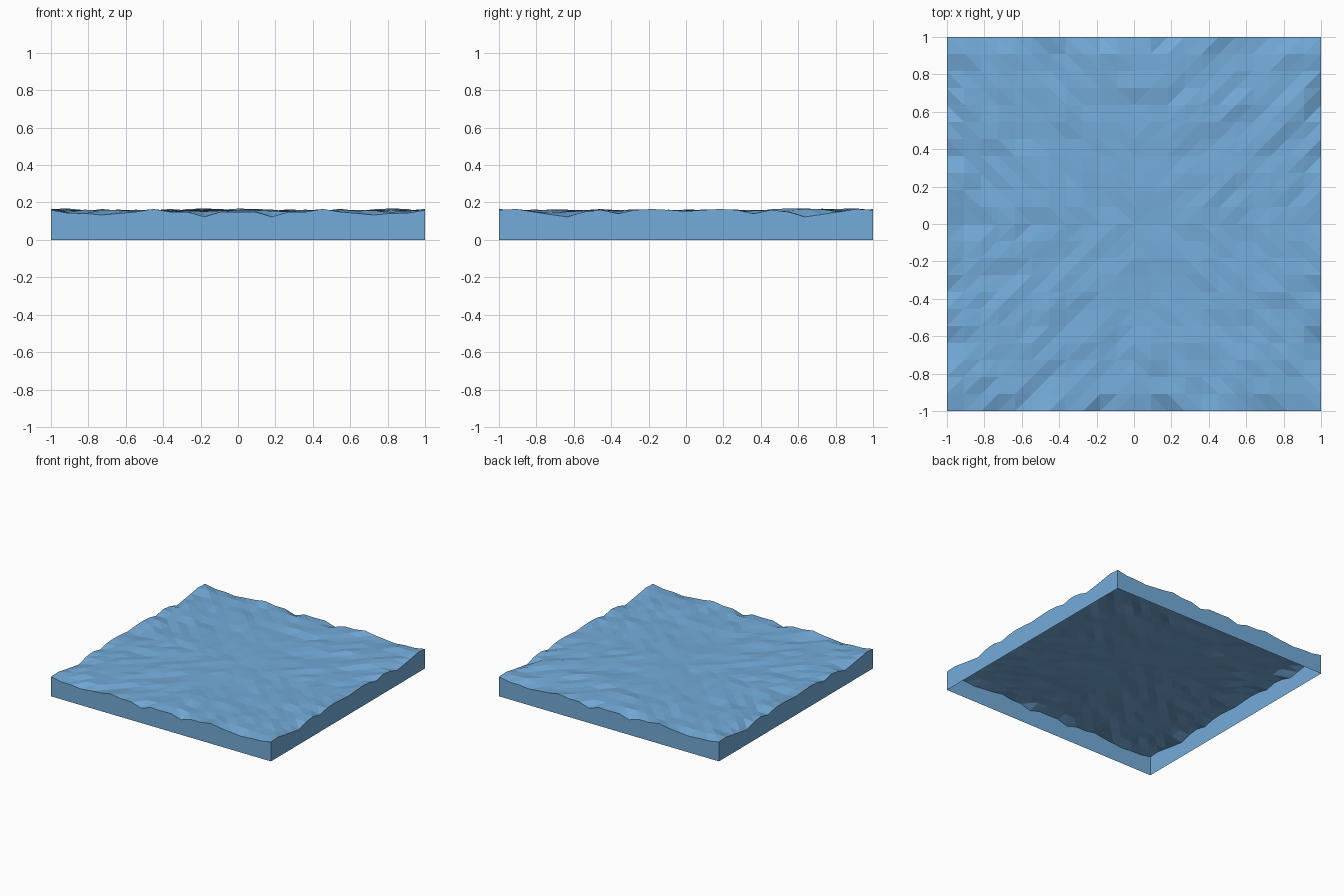
import bpy
import bmesh
import random
from mathutils import Vector, noise

cube = bpy.data.objects.get("Cube")
if cube:
    bpy.data.objects.remove(cube, do_unlink=True)

rng = random.Random(7)
HALF = 11                # cells from the centre to each edge
LEVEL = 0.154            # mean water height

# Edge heights from the middle of a side out to its corner
FRONT_EDGE = [.148, .150, .123, .150, .150, .165, .150, .142, .133, .142, .143, .160]
SIDE_EDGE = [.153, .160, .165, .160, .140, .160, .150, .123, .136, .150, .165, .160]

water = bpy.data.materials.new("water_blue")
water.use_nodes = True
colour = (0.175, 0.41, 0.70, 1)
water.diffuse_color = colour
water.node_tree.nodes["Principled BSDF"].inputs["Base Color"].default_value = colour


def wave_height(i, j):
    """Choppy swell stretched along the diagonals, with mirrored borders."""
    a, b = abs(i), abs(j)
    if b == HALF:
        return FRONT_EDGE[a]
    if a == HALF:
        return SIDE_EDGE[b]
    reach = max(a, b) / HALF
    quadrant = (i > 0) + 2 * (j > 0)
    swell = noise.noise(Vector((0.55 * (a - b), 0.16 * (a + b), 3.7 * quadrant)))
    chop = rng.uniform(-1, 1)
    z = LEVEL + (0.006 + 0.010 * reach) * swell + (0.003 + 0.008 * reach ** 2) * chop
    return min(max(z, 0.125), 0.168)


span = range(-HALF, HALF + 1)
heights = {(i, j): wave_height(i, j) for i in span for j in span}


def point(i, j):
    return Vector((i / HALF, j / HALF, heights[i, j]))


def finish(bm, name):
    mesh = bpy.data.meshes.new(name)
    bm.to_mesh(mesh)
    bm.free()
    mesh.materials.append(water)
    obj = bpy.data.objects.new(name, mesh)
    bpy.context.collection.objects.link(obj)


# Faceted water surface, with cell diagonals running out from the centre
bm = bmesh.new()
verts = {key: bm.verts.new(point(*key)) for key in heights}
for i in range(-HALF, HALF):
    for j in range(-HALF, HALF):
        a, b, c, d = (verts[k] for k in ((i, j), (i + 1, j), (i + 1, j + 1), (i, j + 1)))
        if (i >= 0) == (j >= 0):
            triangles = ((a, b, c), (a, c, d))
        else:
            triangles = ((a, b, d), (b, c, d))
        for tri in triangles:
            bm.faces.new(tri)
finish(bm, "water_surface")

# Thin skirt around the tile, open underneath
bm = bmesh.new()
rim = [(i, -HALF) for i in range(-HALF, HALF)]
rim += [(HALF, j) for j in range(-HALF, HALF)]
rim += [(-i, HALF) for i in range(-HALF, HALF)]
rim += [(-HALF, -j) for j in range(-HALF, HALF)]
top = [bm.verts.new(point(*k)) for k in rim]
base = [bm.verts.new((i / HALF, j / HALF, 0)) for i, j in rim]
for n in range(len(rim)):
    m = (n + 1) % len(rim)
    bm.faces.new((base[n], base[m], top[m], top[n]))
finish(bm, "side_skirt")
